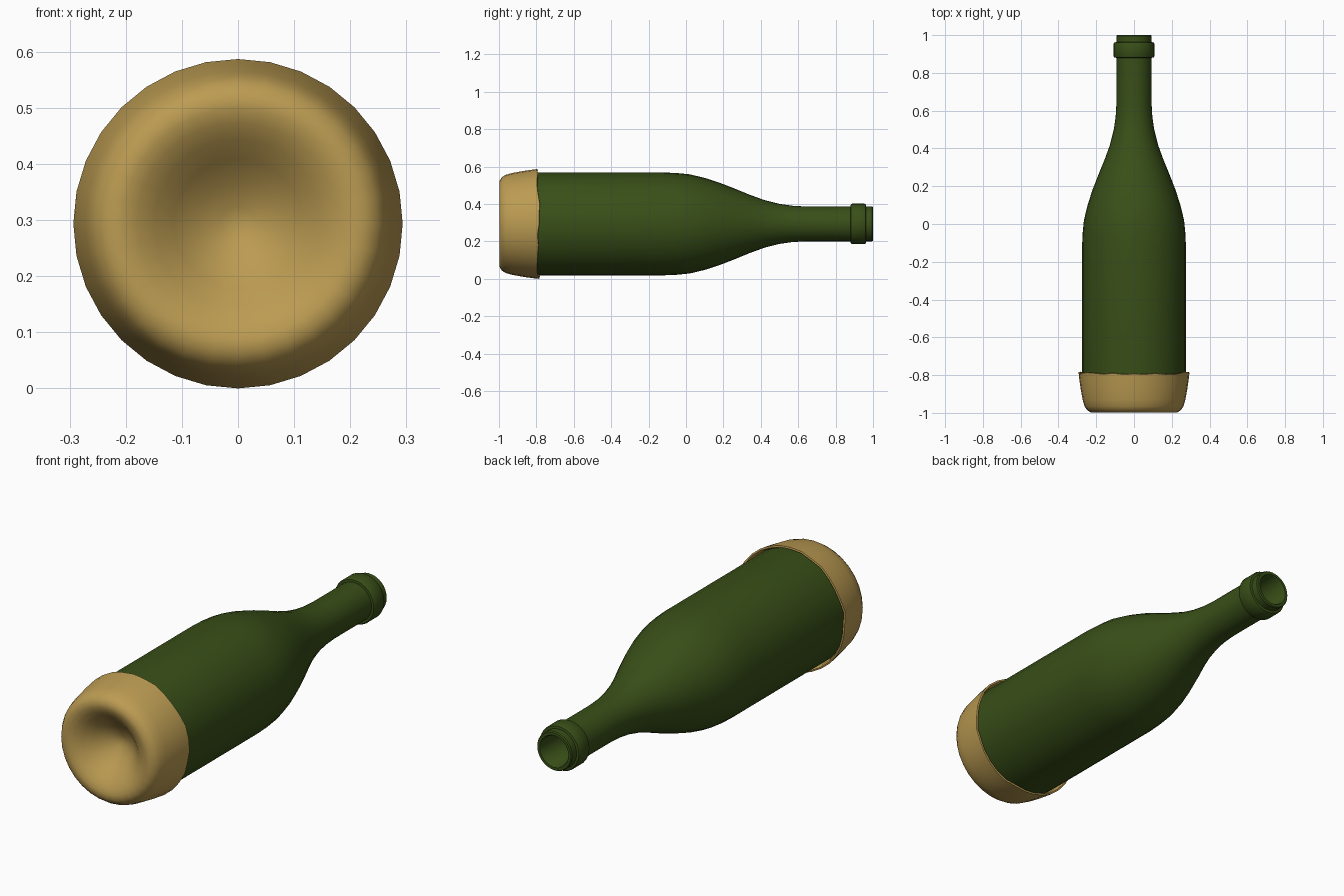
import bpy, bmesh, math, random

if "Cube" in bpy.data.objects:
    bpy.data.objects.remove(bpy.data.objects["Cube"])

random.seed(4)
SEGS = 32
CZ = 0.2935  # height of the bottle axis


def material(name, color):
    m = bpy.data.materials.new(name)
    m.diffuse_color = (*color, 1)
    m.use_nodes = True
    m.node_tree.nodes["Principled BSDF"].inputs["Base Color"].default_value = m.diffuse_color
    return m


def lathe(name, profile, mat, angle, wobble=None):
    """Revolve (y, radius) points round the y axis; radius 0 closes a pole."""
    bm = bmesh.new()
    rings = []
    for i, (y, r) in enumerate(profile):
        if r == 0:
            rings.append([bm.verts.new((0, y, CZ))])
            continue
        ring = []
        for k in range(SEGS):
            a = 2 * math.pi * k / SEGS
            dy = wobble[k] if wobble and y > -0.81 else 0
            ring.append(bm.verts.new((r * math.sin(a), y + dy, CZ + r * math.cos(a))))
        rings.append(ring)
    for a, b in zip(rings, rings[1:]):
        for k in range(SEGS):
            j = (k + 1) % SEGS
            quad = [a[k % len(a)], a[j % len(a)], b[j % len(b)], b[k % len(b)]]
            bm.faces.new(list(dict.fromkeys(quad)))
    bmesh.ops.recalc_face_normals(bm, faces=bm.faces)
    me = bpy.data.meshes.new(name)
    bm.to_mesh(me)
    bm.free()
    me.materials.append(mat)
    ob = bpy.data.objects.new(name, me)
    bpy.context.collection.objects.link(ob)
    bpy.ops.object.select_all(action='DESELECT')
    ob.select_set(True)
    bpy.context.view_layer.objects.active = ob
    bpy.ops.object.shade_smooth_by_angle(angle=math.radians(angle))
    return ob


green = material("green_glass", (0.040, 0.078, 0.009))
gold = material("gold_foil", (0.50, 0.33, 0.085))

# Glass bottle: outer wall with lip, then inner wall back to the base
shoulder = [(-0.12, 0.275), (-0.05, 0.272), (0.02, 0.265), (0.1, 0.246),
            (0.18, 0.220), (0.26, 0.189), (0.34, 0.156), (0.42, 0.127),
            (0.5, 0.107), (0.57, 0.097), (0.64, 0.093)]
lip = [(0.88, 0.093), (0.881, 0.104), (0.888, 0.108), (0.953, 0.108),
       (0.961, 0.104), (0.963, 0.093), (0.995, 0.093), (1.0, 0.089), (1.0, 0.076),
       (0.994, 0.072)]
outer = [(-0.84, 0), (-0.90, 0.10), (-0.965, 0.2), (-0.95, 0.24), (-0.9, 0.265),
         (-0.82, 0.275)] + shoulder + lip
inner = [(y, r - 0.021) for y, r in reversed(shoulder)] + [(-0.80, 0.25), (-0.80, 0)]
lathe("bottle", outer + inner, green, 35)

# Foil cover on the base: punt, rounded heel, flared wall and ragged edge
ragged = [random.uniform(-0.008, 0.008) for _ in range(SEGS)]
cover = [(-0.87, 0), (-0.878, 0.03), (-0.90, 0.075), (-0.935, 0.115),
         (-0.968, 0.15), (-0.988, 0.18), (-0.998, 0.205), (-0.998, 0.228),
         (-0.985, 0.249), (-0.965, 0.262), (-0.93, 0.272), (-0.87, 0.283),
         (-0.82, 0.290), (-0.79, 0.2935), (-0.788, 0.286), (-0.80, 0.279),
         (-0.85, 0.274)]
lathe("foil_cover", cover, gold, 50, ragged)
